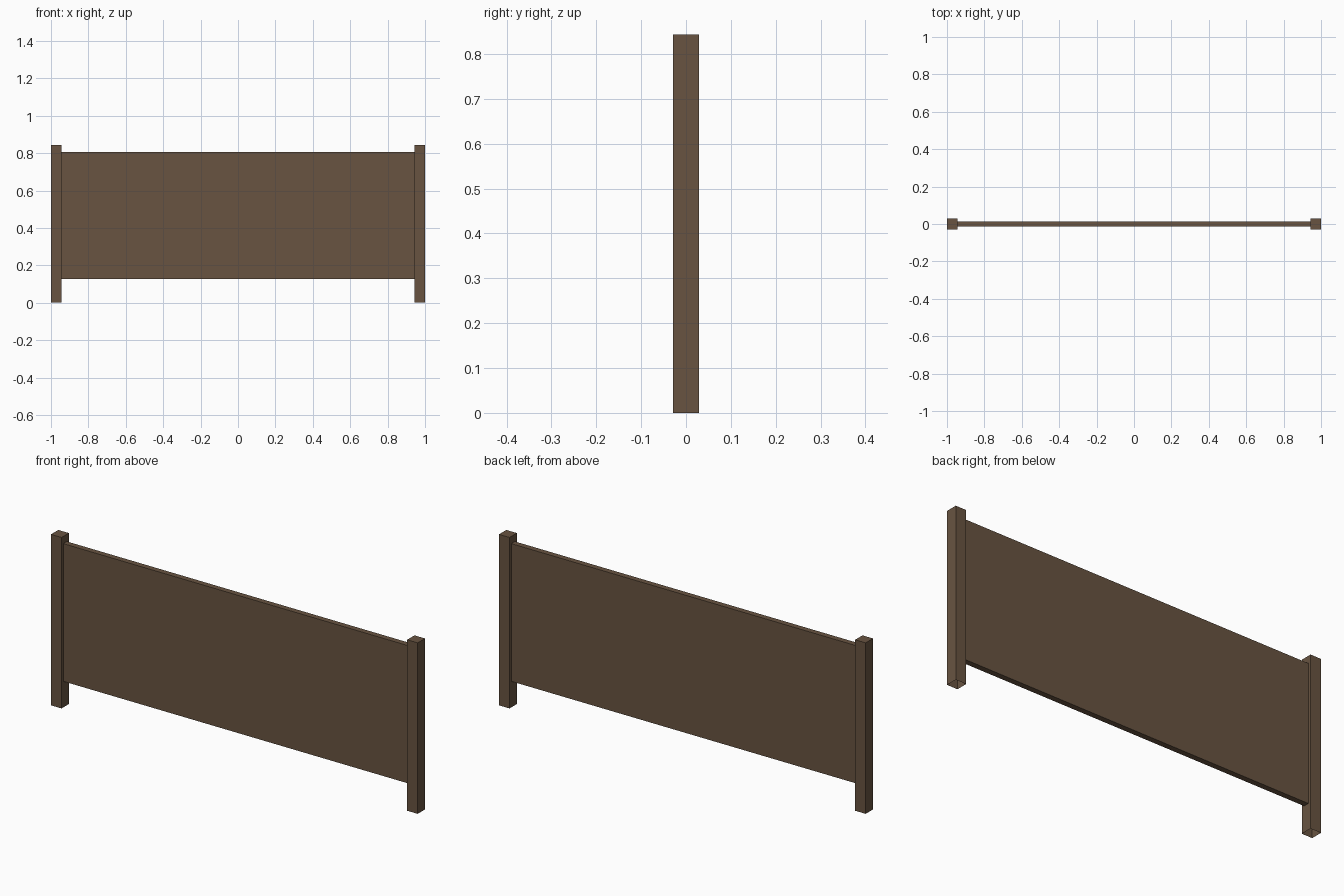
import bpy
import bmesh

if "Cube" in bpy.data.objects:
    bpy.data.objects.remove(bpy.data.objects["Cube"])

# One brown wood colour for everything
wood = bpy.data.materials.new("brown wood")
wood.diffuse_color = (0.138, 0.088, 0.053, 1.0)
wood.use_nodes = True
wood.node_tree.nodes["Principled BSDF"].inputs["Base Color"].default_value = wood.diffuse_color


def box(name, x0, x1, y0, y1, z0, z1, open_bottom=False):
    """Axis-aligned box between two corners, optionally without its base."""
    bm = bmesh.new()
    bmesh.ops.create_cube(bm, size=1.0)
    for v in bm.verts:
        v.co.x = x1 if v.co.x > 0 else x0
        v.co.y = y1 if v.co.y > 0 else y0
        v.co.z = z1 if v.co.z > 0 else z0
    bm.normal_update()
    if open_bottom:
        base = [f for f in bm.faces if f.normal.z < -0.5]
        bmesh.ops.delete(bm, geom=base, context='FACES_ONLY')
    mesh = bpy.data.meshes.new(name)
    bm.to_mesh(mesh)
    bm.free()
    mesh.materials.append(wood)
    obj = bpy.data.objects.new(name, mesh)
    bpy.context.collection.objects.link(obj)
    return obj


POST = 0.057          # post width
HALF = POST / 2
INNER = 1.0 - POST    # where the panel meets the posts

# End posts, open underneath
box("left_post", -1.0, -INNER, -HALF, HALF, 0.0, 0.843, open_bottom=True)
box("right_post", INNER, 1.0, -HALF, HALF, 0.0, 0.843, open_bottom=True)

# Solid panel between the posts
box("fence_panel", -INNER, INNER, -0.014, 0.014, 0.128, 0.807)
